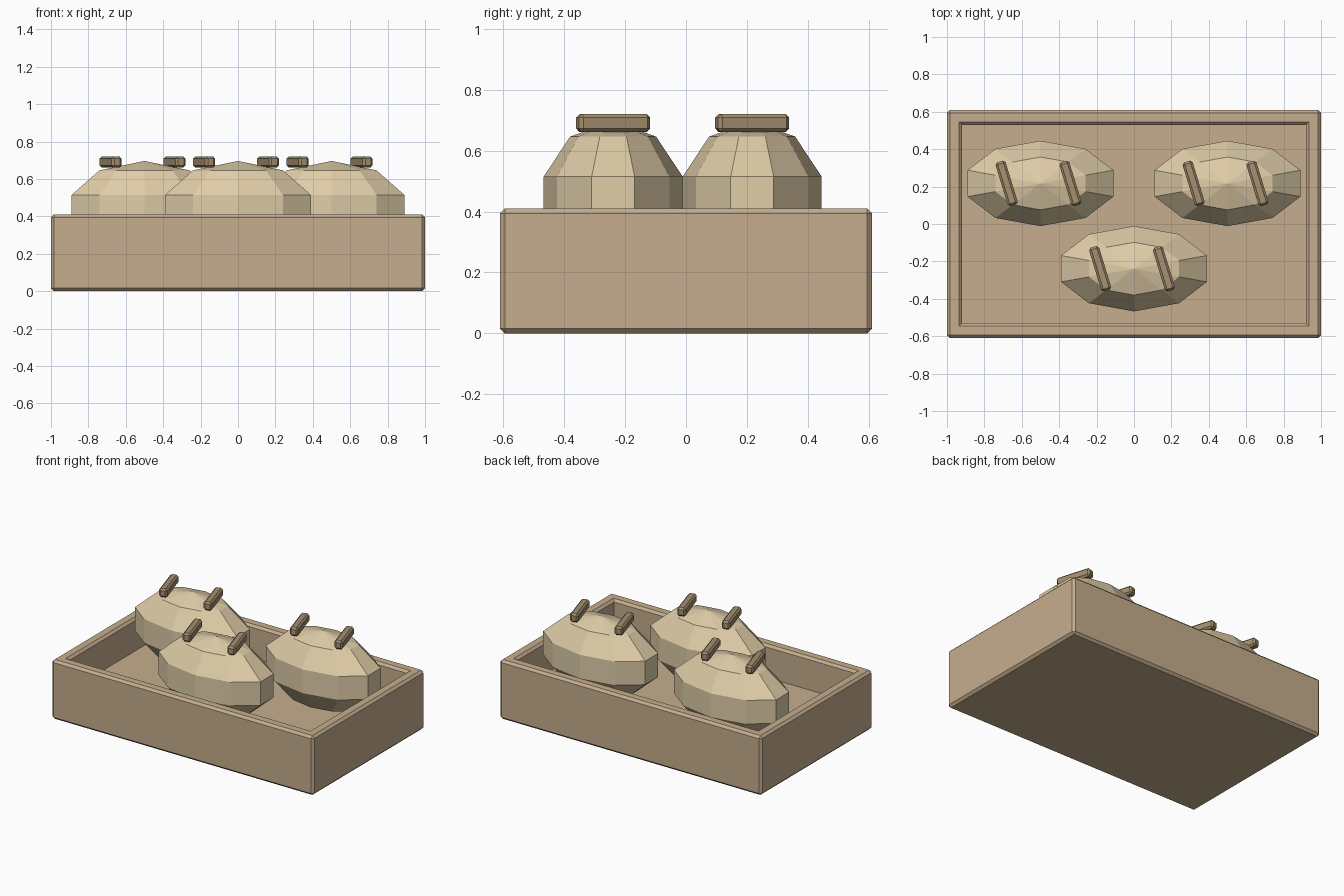
import bpy, bmesh
from math import radians
from mathutils import Matrix, Vector

if "Cube" in bpy.data.objects:
    bpy.data.objects.remove(bpy.data.objects["Cube"])


def material(name, rgb):
    m = bpy.data.materials.new(name)
    m.diffuse_color = (*rgb, 1)
    m.use_nodes = True
    m.node_tree.nodes["Principled BSDF"].inputs["Base Color"].default_value = m.diffuse_color
    return m


WOOD = material("crate_brown", (0.56, 0.42, 0.27))
CRUST = material("crust_tan", (0.74, 0.61, 0.39))
SCORE = material("score_brown", (0.38, 0.28, 0.165))


def finish(bm, name, mat, location=(0, 0, 0), turn=0):
    bmesh.ops.recalc_face_normals(bm, faces=bm.faces)
    mesh = bpy.data.meshes.new(name)
    bm.to_mesh(mesh)
    bm.free()
    mesh.materials.append(mat)
    ob = bpy.data.objects.new(name, mesh)
    ob.location = location
    ob.rotation_euler.z = turn
    bpy.context.collection.objects.link(ob)
    return ob


def box(size):
    bm = bmesh.new()
    bmesh.ops.create_cube(bm, size=1, matrix=Matrix.Diagonal((*size, 1)))
    return bm


def chamfer(bm, edges, width):
    bmesh.ops.bevel(bm, geom=edges, offset=width, segments=1,
                    affect='EDGES', profile=0.5, clamp_overlap=True)


# Open tray: block with an inset top pushed down to the floor
HEIGHT, FLOOR, WALL = 0.41, 0.185, 0.08
bm = box((2, 1.22, HEIGHT))
bm.faces.ensure_lookup_table()
top = max(bm.faces, key=lambda f: f.calc_center_median().z)
bmesh.ops.inset_region(bm, faces=[top], thickness=WALL, use_even_offset=True)
rim_and_outside = [e for e in bm.edges
                   if not (abs(e.verts[0].co.x) > 0.95) != (abs(e.verts[1].co.x) > 0.95)]
rim_and_outside = [e for e in bm.edges
                   if (abs(e.verts[0].co.x) > 0.95) == (abs(e.verts[1].co.x) > 0.95)]
pit = bmesh.ops.extrude_discrete_faces(bm, faces=[top])["faces"][0]
bmesh.ops.translate(bm, verts=pit.verts, vec=(0, 0, FLOOR - HEIGHT))
bmesh.ops.remove_doubles(bm, verts=bm.verts, dist=1e-5)
edges = []
for e in bm.edges:
    a, b = (v.co for v in e.verts)
    outside = abs(a.x) > 0.95 and abs(b.x) > 0.95
    inner_rim = (abs(a.x) < 0.95 and abs(b.x) < 0.95
                 and min(a.z, b.z) > HEIGHT / 2 - 0.01)
    if outside or inner_rim:
        edges.append(e)
chamfer(bm, edges, 0.016)
finish(bm, "tray", WOOD, (0, 0, HEIGHT / 2))

# Three faceted loaves, each with two slanted bars on the crust
for i, (x, y) in enumerate([(-0.5, 0.217), (0.5, 0.217), (0, -0.239)], 1):
    bm = bmesh.new()
    bmesh.ops.create_uvsphere(bm, u_segments=10, v_segments=5, radius=1,
                              matrix=Matrix.Diagonal((0.431, 0.24, 0.263, 1)))
    finish(bm, f"loaf_{i}", CRUST, (x, y, 0.433))

    for side, dx in (("left", -0.181), ("right", 0.16)):
        bm = box((0.056, 0.244, 0.06))
        chamfer(bm, bm.edges[:], 0.012)
        finish(bm, f"loaf_{i}_score_{side}", SCORE, (x + dx, y, 0.69), radians(17))
